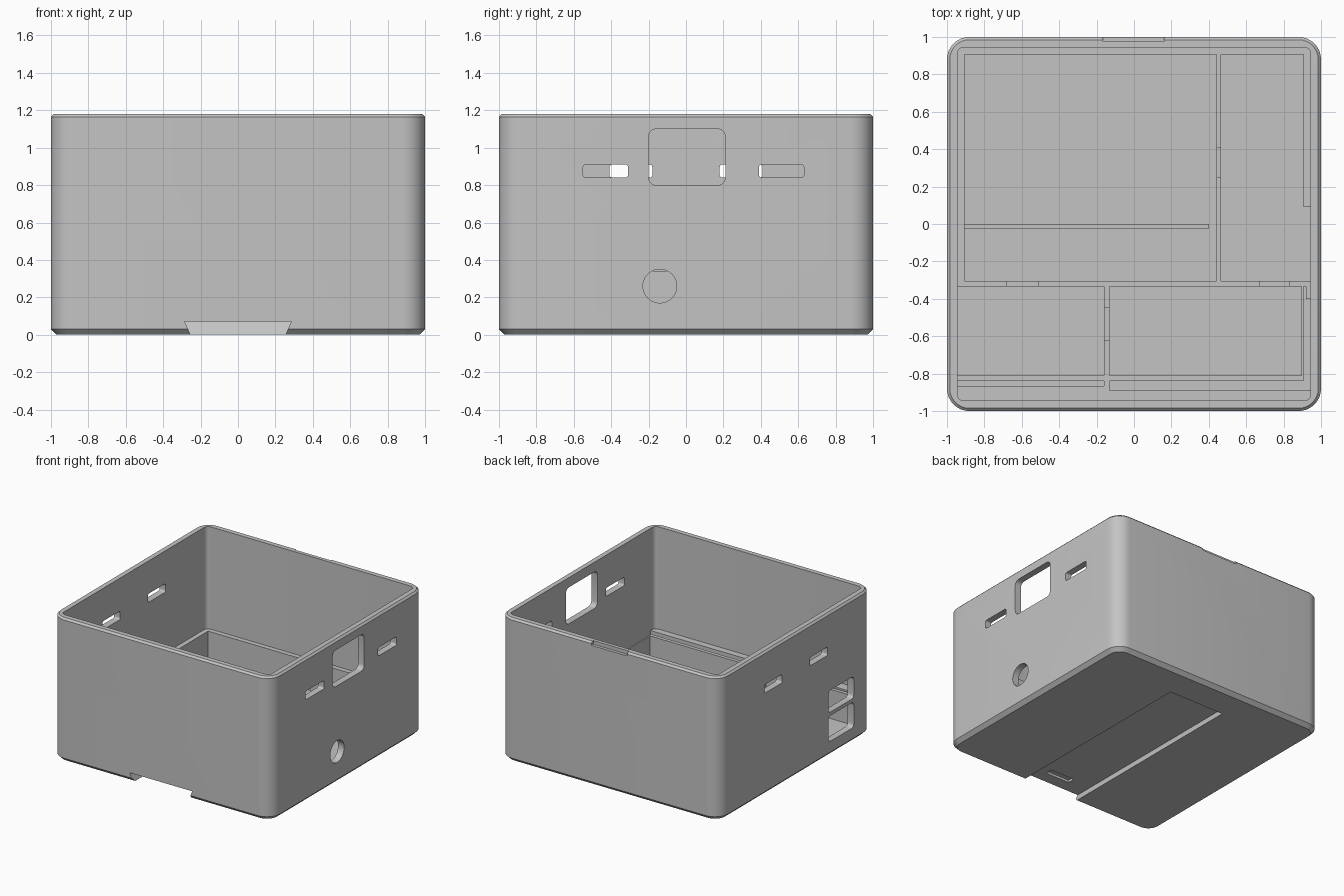
import bpy, bmesh, math
from mathutils import Matrix, Vector

if "Cube" in bpy.data.objects:
    bpy.data.objects.remove(bpy.data.objects["Cube"], do_unlink=True)

grey = bpy.data.materials.new("plain grey")
grey.use_nodes = True
COLOUR = (0.55, 0.55, 0.55, 1)
grey.diffuse_color = COLOUR
grey.node_tree.nodes["Principled BSDF"].inputs["Base Color"].default_value = COLOUR

HEIGHT, FLOOR, RIB_TOP, INNER = 1.18, 0.1, 0.34, 0.945


def make(name, bm):
    bmesh.ops.recalc_face_normals(bm, faces=bm.faces)
    mesh = bpy.data.meshes.new(name)
    bm.to_mesh(mesh)
    bm.free()
    mesh.materials.append(grey)
    ob = bpy.data.objects.new(name, mesh)
    bpy.context.collection.objects.link(ob)
    return ob


def rounded_ring(half, radius, z, steps=8):
    """Points round a square with rounded corners."""
    points = []
    for corner, (sx, sy) in enumerate([(1, 1), (-1, 1), (-1, -1), (1, -1)]):
        for i in range(steps + 1):
            a = math.pi / 2 * (corner + i / steps)
            points.append((sx * (half - radius) + radius * math.cos(a),
                           sy * (half - radius) + radius * math.sin(a), z))
    return points


def loft(name, rings):
    """Skin a stack of matching rings and cap both ends."""
    bm = bmesh.new()
    loops = [[bm.verts.new(p) for p in ring] for ring in rings]
    for a, b in zip(loops, loops[1:]):
        for i in range(len(a)):
            j = (i + 1) % len(a)
            bm.faces.new((a[i], a[j], b[j], b[i]))
    bm.faces.new(loops[0])
    bm.faces.new(loops[-1])
    return make(name, bm)


def box(name, x, y, z, radius=0):
    """Box from ranges; edges along x can be rounded."""
    bm = bmesh.new()
    bmesh.ops.create_cube(bm, size=1)
    for v in bm.verts:
        v.co = Vector([lo + (c + 0.5) * (hi - lo) for c, (lo, hi) in zip(v.co, (x, y, z))])
    if radius:
        edges = [e for e in bm.edges if abs(e.verts[0].co.x - e.verts[1].co.x) > 1e-4]
        bmesh.ops.bevel(bm, geom=edges, offset=radius, segments=5, profile=0.5, affect='EDGES')
    return make(name, bm)


def cut(target, cutters):
    for c in cutters:
        m = target.modifiers.new("cut", 'BOOLEAN')
        m.operation, m.solver, m.object = 'DIFFERENCE', 'EXACT', c
    graph = bpy.context.evaluated_depsgraph_get()
    mesh = bpy.data.meshes.new_from_object(target.evaluated_get(graph))
    target.modifiers.clear()
    target.data = mesh
    for c in cutters:
        bpy.data.objects.remove(c, do_unlink=True)


# Open box shell with chamfered foot and rim
shell = loft("case_shell", [
    rounded_ring(0.97, 0.09, 0), rounded_ring(1, 0.12, 0.03),
    rounded_ring(1, 0.12, HEIGHT - 0.015), rounded_ring(0.985, 0.105, HEIGHT),
    rounded_ring(INNER, 0.035, HEIGHT), rounded_ring(INNER, 0.035, FLOOR)])

# Side openings: (y range, z range, corner radius)
RIGHT, LEFT = (0.9, 1.1), (-1.1, -0.9)
SLOT_Z = (0.84, 0.91)
openings = [
    (RIGHT, (-0.2, 0.21), (0.8, 1.1), 0.04),
    (RIGHT, (-0.55, -0.31), SLOT_Z, 0.015),
    (RIGHT, (0.39, 0.63), SLOT_Z, 0.015),
    (LEFT, (-0.41, -0.18), SLOT_Z, 0.015),
    (LEFT, (0.18, 0.41), SLOT_Z, 0.015),
    (LEFT, (-0.75, -0.42), (0.36, 0.54), 0.03),
    (LEFT, (-0.75, -0.42), (0.12, 0.33), 0.03)]
cutters = [box("opening_cutter", *o) for o in openings]

# Round cable hole
bm = bmesh.new()
bmesh.ops.create_cone(bm, cap_ends=True, segments=40, radius1=0.09, radius2=0.09, depth=0.2,
                      matrix=Matrix.Translation((1, -0.14, 0.26)) @ Matrix.Rotation(math.pi / 2, 4, 'Y'))
cutters.append(make("cable_hole_cutter", bm))


# Dovetail mounting groove under the floor, with a latch recess
def groove_ring(half, end, z):
    return [(-half, -1.1, z), (half, -1.1, z), (half, end, z), (-half, end, z)]


cutters.append(loft("groove_cutter", [groove_ring(0.245, 0.72, -0.02), groove_ring(0.285, 0.765, 0.07)]))
cutters.append(box("latch_cutter", (-0.11, 0.11), (-0.9, -0.84), (0.05, 0.09)))

# Pry notch in the back rim
cutters.append(box("pry_notch_cutter", (-0.165, 0.16), (0.975, 1.1), (HEIGHT - 0.03, HEIGHT + 0.1)))
cut(shell, cutters)

# Ledges and partitions on the floor: name, x range, y range, top
W = INNER + 0.01
ribs = [
    ("back_ledge", (-W, W), (0.905, W), RIB_TOP),
    ("left_ledge", (-W, -0.905), (-0.31, 0.91), RIB_TOP),
    ("right_ledge", (0.905, W), (0.09, 0.91), RIB_TOP),
    ("low_divider", (-0.91, 0.4), (-0.025, 0), 0.2),
    ("front_board_wall", (-W, 0.905), (-0.84, -0.81), RIB_TOP),
    ("front_ledge_left", (-W, -0.13), (-W, -0.865), RIB_TOP),
    ("front_ledge_right", (-0.14, W), (-W, -0.89), RIB_TOP),
    ("right_board_wall", (0.895, 0.907), (-0.82, -0.32), RIB_TOP),
    ("right_corner_block", (0.92, W), (-0.4, -0.32), RIB_TOP)]
for name, x, y, top in ribs:
    box(name, x, y, (FLOOR - 0.01, top))

# Partitions with wire notches
NOTCH_Z = (0.24, 0.5)
partitions = [
    ("cross_partition", (-W, W), (-0.335, -0.305), [((-0.68, -0.51), (-0.4, -0.2)), ((0.67, 0.83), (-0.4, -0.2))]),
    ("back_partition", (0.44, 0.465), (-0.31, 0.91), [((0.4, 0.5), (0.25, 0.41))]),
    ("front_partition", (-0.16, -0.13), (-W, -0.33), [((-0.2, -0.1), (-0.62, -0.45))])]
for name, x, y, notches in partitions:
    wall = box(name, x, y, (FLOOR - 0.01, RIB_TOP))
    cut(wall, [box("notch_cutter", nx, ny, NOTCH_Z) for nx, ny in notches])

# Smooth the rounded corners, keep the edges sharp
bpy.ops.object.select_all(action='DESELECT')
shell.select_set(True)
bpy.context.view_layer.objects.active = shell
bpy.ops.object.shade_smooth_by_angle(angle=math.radians(30))
